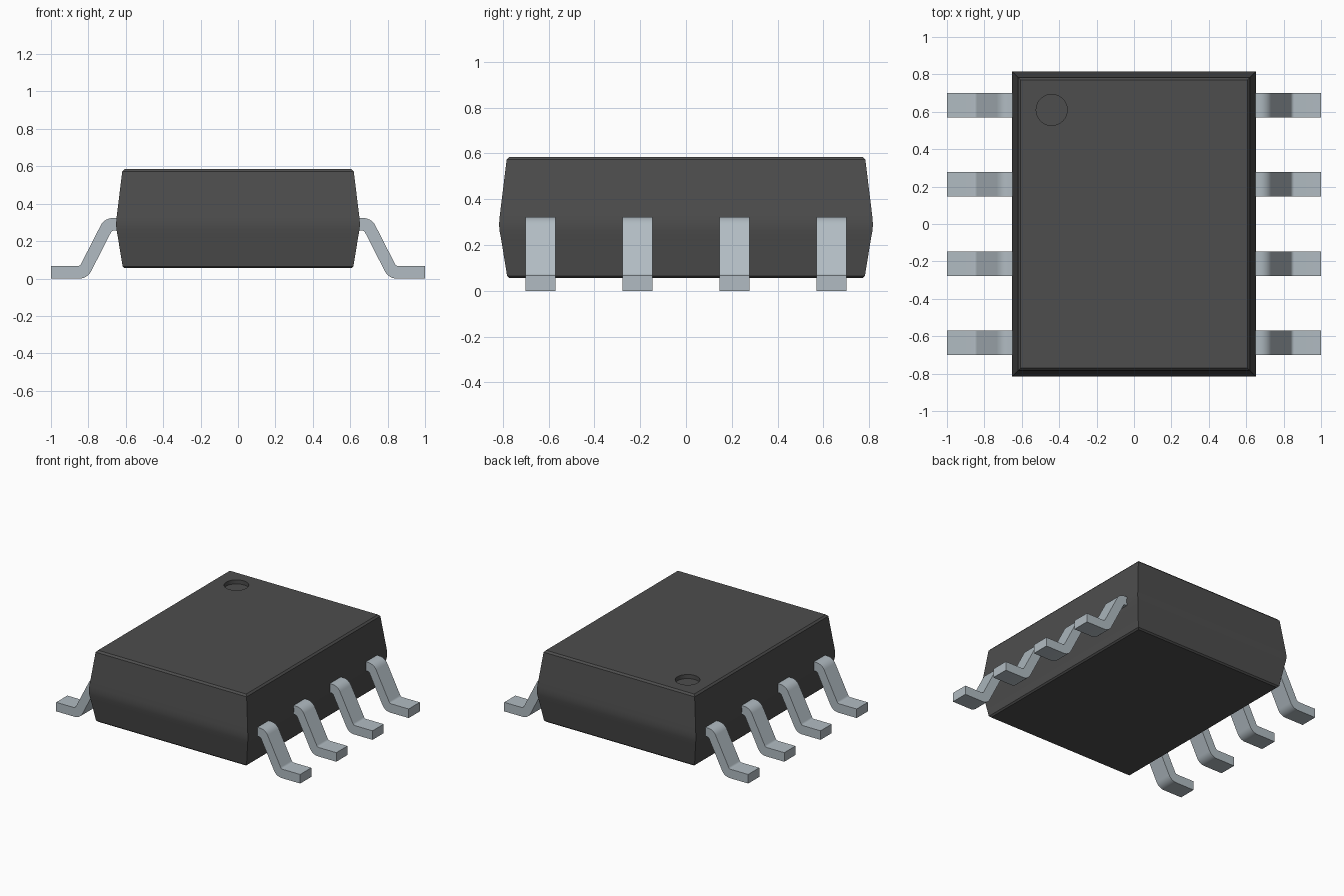
import bpy, bmesh, math
from mathutils import Vector

cube = bpy.data.objects.get("Cube")
if cube:
    bpy.data.objects.remove(cube, do_unlink=True)


def material(name, colour):
    m = bpy.data.materials.new(name)
    m.use_nodes = True
    m.diffuse_color = (*colour, 1)
    bsdf = next(n for n in m.node_tree.nodes if n.type == "BSDF_PRINCIPLED")
    bsdf.inputs["Base Color"].default_value = (*colour, 1)
    bsdf.inputs["Roughness"].default_value = 0.6
    return m


black = material("black plastic", (0.075, 0.075, 0.075))
metal = material("tinned metal", (0.44, 0.5, 0.54))


def finish(bm, name, mat):
    bmesh.ops.recalc_face_normals(bm, faces=bm.faces)
    mesh = bpy.data.meshes.new(name)
    bm.to_mesh(mesh)
    bm.free()
    mesh.materials.append(mat)
    ob = bpy.data.objects.new(name, mesh)
    bpy.context.collection.objects.link(ob)
    return ob


def smooth(ob):
    bpy.ops.object.select_all(action="DESELECT")
    ob.select_set(True)
    bpy.context.view_layer.objects.active = ob
    bpy.ops.object.shade_smooth_by_angle(angle=math.radians(25))


def fillet(prev, corner, nxt, radius, steps=6):
    """Points of an arc that rounds one corner of an outline."""
    a, b = (prev - corner).normalized(), (nxt - corner).normalized()
    half = a.angle(b) / 2
    start, end = (corner + d * radius / math.tan(half) for d in (a, b))
    centre = corner + (a + b).normalized() * radius / math.sin(half)
    arc = []
    for i in range(steps + 1):
        d = (start - centre).lerp(end - centre, i / steps)
        arc.append(centre + d.normalized() * radius)
    return arc


# Body: rectangular rings (inset, height) skinned from bottom to top
HALF_X, HALF_Y = 0.652, 0.816
rings = [(0.046, 0.055), (0.035, 0.065), (0.009, 0.225), (0.002, 0.262),
         (0, 0.29), (0.002, 0.32), (0.007, 0.36), (0.033, 0.572), (0.045, 0.585)]
bm = bmesh.new()
loops = []
for inset, z in rings:
    x, y = HALF_X - inset, HALF_Y - inset
    loops.append([bm.verts.new((sx * x, sy * y, z))
                  for sx, sy in ((-1, -1), (1, -1), (1, 1), (-1, 1))])
for low, high in zip(loops, loops[1:]):
    for i in range(4):
        j = (i + 1) % 4
        bm.faces.new((low[i], low[j], high[j], high[i]))
bm.faces.new(loops[0])
bm.faces.new(loops[-1])
body = finish(bm, "body", black)

# Round dimple marking the first lead
bm = bmesh.new()
bmesh.ops.create_cone(bm, cap_ends=True, segments=48, radius1=0.083,
                      radius2=0.083, depth=0.1)
bmesh.ops.translate(bm, verts=bm.verts, vec=(-0.44, 0.61, 0.605))
cutter = finish(bm, "dimple_cutter", black)
cutter.hide_render = True
cut = body.modifiers.new("dimple", "BOOLEAN")
cut.object = cutter
cut.operation = "DIFFERENCE"
cut.solver = "EXACT"
bpy.context.view_layer.objects.active = body
bpy.ops.object.modifier_apply(modifier=cut.name)
bpy.data.objects.remove(cutter, do_unlink=True)
smooth(body)

# Lead outline in x and z: (x, z, corner radius)
outline = [(0.6, 0.257, 0), (0.674, 0.257, 0.02), (0.805, 0, 0.07), (1, 0, 0),
           (1, 0.067, 0), (0.845, 0.067, 0.02), (0.714, 0.323, 0.07), (0.6, 0.323, 0)]
points = []
for i, (x, z, r) in enumerate(outline):
    here = Vector((x, z))
    if r:
        before = Vector(outline[i - 1][:2])
        after = Vector(outline[(i + 1) % len(outline)][:2])
        points += fillet(before, here, after, r)
    else:
        points.append(here)

# Four gull-wing leads on each side
WIDTH = 0.13
for side, label in ((1, "left"), (-1, "right")):
    for n, y in enumerate((-0.635, -0.212, 0.212, 0.635)):
        bm = bmesh.new()
        face = bm.faces.new([bm.verts.new((side * p.x, y - WIDTH / 2, p.y))
                             for p in points])
        new = bmesh.ops.extrude_face_region(bm, geom=[face])["geom"]
        bmesh.ops.translate(bm, vec=(0, WIDTH, 0),
                            verts=[v for v in new if isinstance(v, bmesh.types.BMVert)])
        smooth(finish(bm, f"{label}_lead_{n + 1}", metal))
